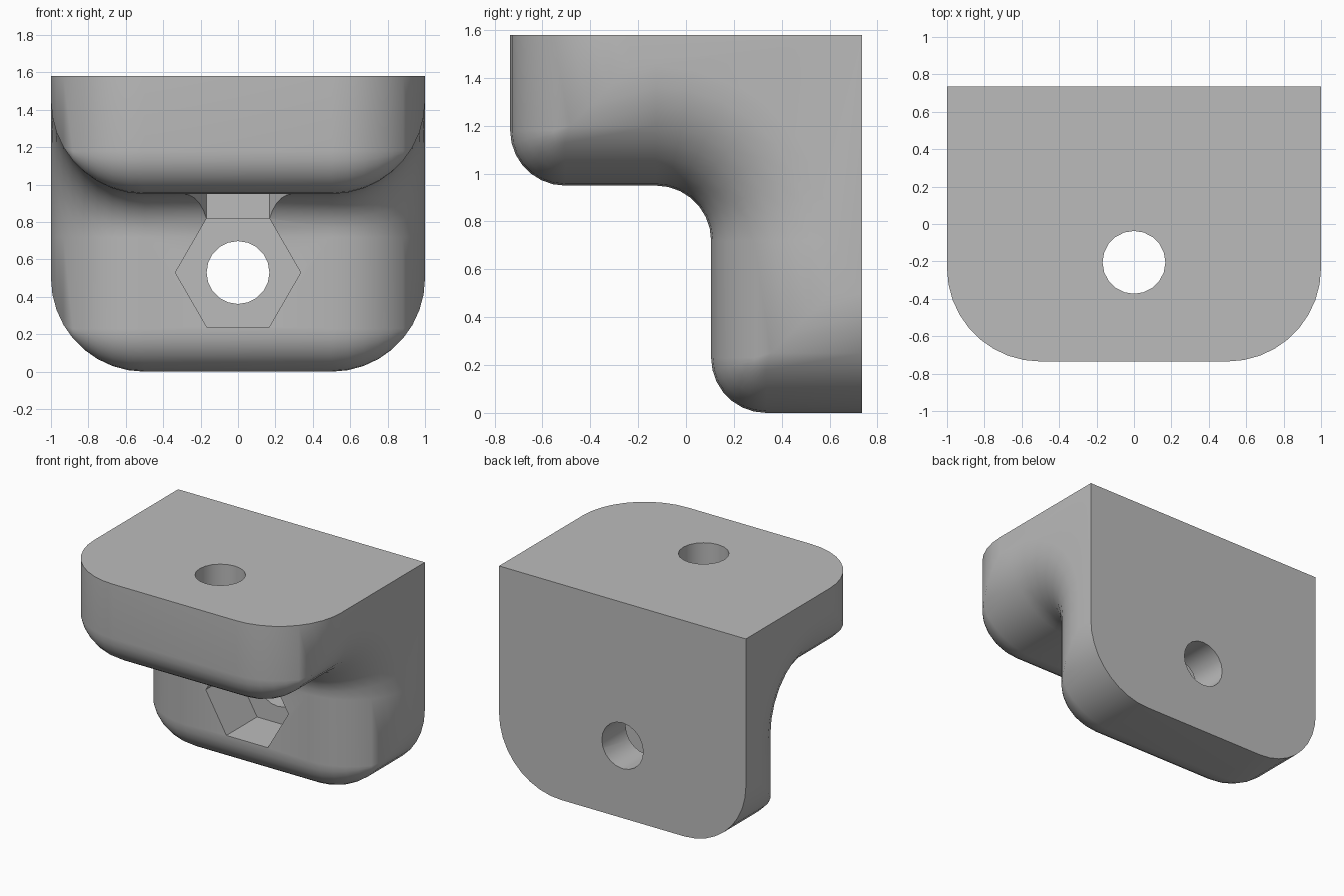
import bpy, bmesh, math
from mathutils import Matrix

if "Cube" in bpy.data.objects:
    bpy.data.objects.remove(bpy.data.objects["Cube"], do_unlink=True)

BACK, FRONT, TOP = 0.735, -0.735, 1.58
UNDER, FACE = 0.95, 0.105        # underside of the shelf, front of the upright
SIDE_R, FILLET = 0.5, 0.23
HOLE_R, NUT_R = 0.168, 0.335

grey = bpy.data.materials.new("plain grey")
grey.use_nodes = True
colour = (0.5, 0.5, 0.5, 1)
grey.diffuse_color = colour
grey.node_tree.nodes["Principled BSDF"].inputs["Base Color"].default_value = colour


def make_object(name, bm):
    bmesh.ops.recalc_face_normals(bm, faces=bm.faces)
    mesh = bpy.data.meshes.new(name)
    bm.to_mesh(mesh)
    bm.free()
    mesh.materials.append(grey)
    obj = bpy.data.objects.new(name, mesh)
    bpy.context.collection.objects.link(obj)
    return obj


def arc(cy, cz, r, start, end, steps=7):
    angles = [math.radians(start + (end - start) * i / steps) for i in range(steps + 1)]
    return [(cy + r * math.cos(a), cz + r * math.sin(a)) for a in angles]


def section(d):
    """Side profile of the bracket with its inner outline drawn in by d."""
    r = max(FILLET - d, 0)
    pts = [(BACK, TOP), (FRONT + d, TOP)]
    pts += arc(FRONT + d + r, UNDER + d + r, r, 180, 270)
    pts += arc(FACE - FILLET, UNDER - FILLET, FILLET + d, 90, 0)
    pts += arc(FACE + d + r, d + r, r, 180, 270)
    return pts + [(BACK, d)]


# Bracket body: profile lofted across the width, drawn in on a round at each side
STEPS = 9
right_side = []
for i in range(STEPS + 1):
    t = math.pi / 2 * i / STEPS
    right_side.append((1 - SIDE_R + SIDE_R * math.sin(t), SIDE_R - SIDE_R * math.cos(t)))
stations = [(-x, d) for x, d in reversed(right_side)] + right_side

bm = bmesh.new()
rings = [[bm.verts.new((x, y, z)) for y, z in section(d)] for x, d in stations]
for a, b in zip(rings, rings[1:]):
    for i in range(len(a)):
        j = (i + 1) % len(a)
        bm.faces.new((a[i], a[j], b[j], b[i]))
bm.faces.new(rings[0])
bm.faces.new(rings[-1])
bmesh.ops.remove_doubles(bm, verts=bm.verts, dist=0.0005)
bmesh.ops.dissolve_limit(bm, angle_limit=0.005, verts=bm.verts, edges=bm.edges)
bracket = make_object("corner_bracket", bm)


# Cutters: a round bolt hole and a six-sided nut pocket in each arm
def cutter(name, sides, radius, place, low, high):
    bm = bmesh.new()
    bmesh.ops.create_cone(bm, cap_ends=True, segments=sides, radius1=radius,
                          radius2=radius, depth=high - low)
    bm.transform(place @ Matrix.Translation((0, 0, (low + high) / 2))
                 @ Matrix.Rotation(math.pi / 2, 4, 'Z'))
    obj = make_object(name, bm)
    obj.hide_render = True
    return obj


shelf_axis = Matrix.Translation((0, -0.205, 0))
upright_axis = Matrix.Translation((0, 0, 0.53)) @ Matrix.Rotation(-math.pi / 2, 4, 'X')
cutters = [
    cutter("shelf_hole", 20, HOLE_R, shelf_axis, 0.5, 2),
    cutter("shelf_nut_pocket", 6, NUT_R, shelf_axis, 0.5, 1.31),
    cutter("upright_hole", 20, HOLE_R, upright_axis, -0.2, 1),
    cutter("upright_nut_pocket", 6, NUT_R, upright_axis, -0.2, 0.46),
]
for c in cutters:
    mod = bracket.modifiers.new(c.name, 'BOOLEAN')
    mod.operation = 'DIFFERENCE'
    mod.solver = 'EXACT'
    mod.object = c

# Bake the cuts, then drop the cutters
graph = bpy.context.evaluated_depsgraph_get()
bracket_mesh = bpy.data.meshes.new_from_object(bracket.evaluated_get(graph))
bracket.modifiers.clear()
bracket.data = bracket_mesh
bracket_mesh.materials.clear()
bracket_mesh.materials.append(grey)
for p in bracket_mesh.polygons:
    p.material_index = 0
for c in cutters:
    bpy.data.objects.remove(c, do_unlink=True)

# Soft rounds, crisp edges
for o in bpy.context.selected_objects:
    o.select_set(False)
bracket.select_set(True)
bpy.context.view_layer.objects.active = bracket
bpy.ops.object.shade_smooth_by_angle(angle=math.radians(30))
